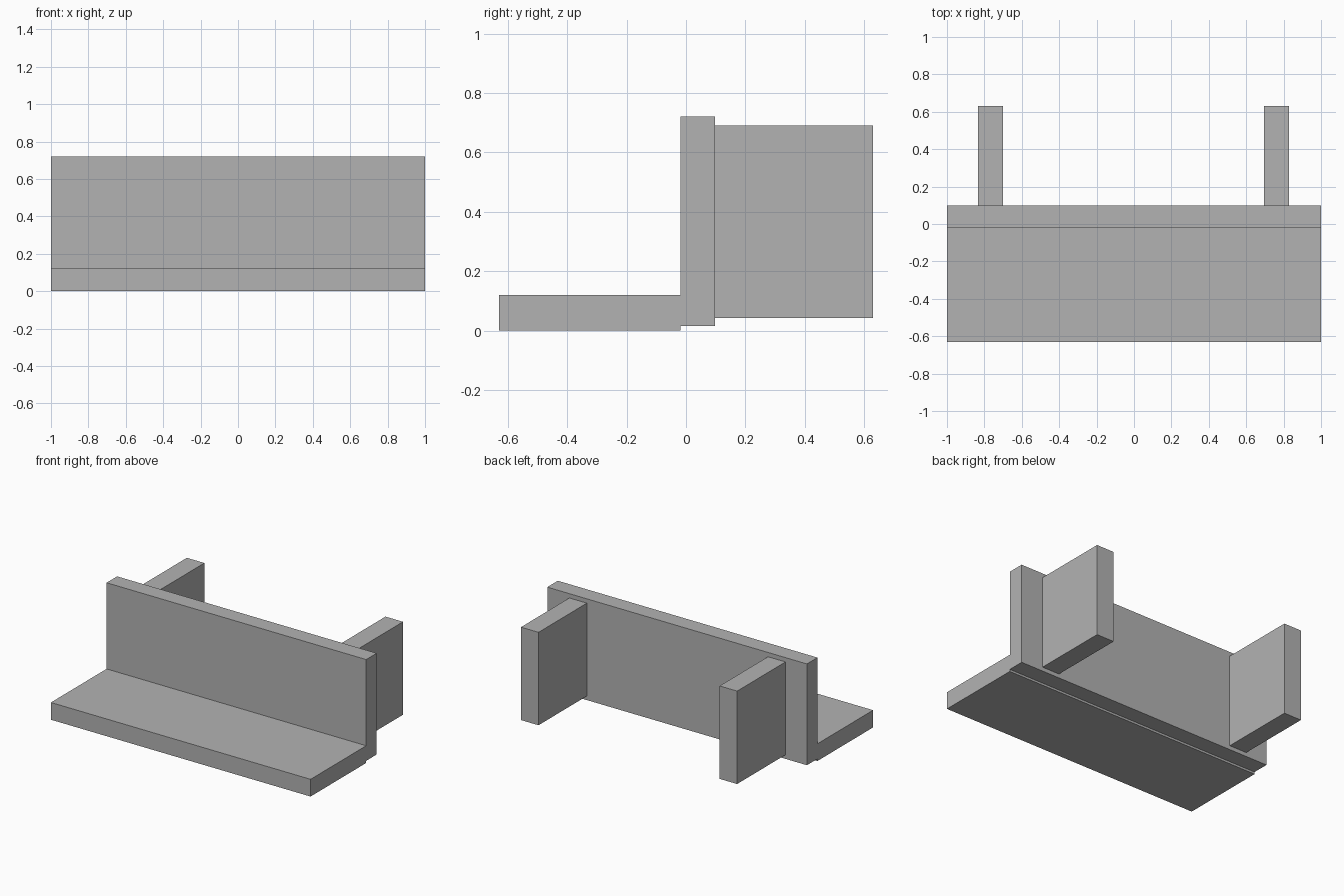
import bpy

if "Cube" in bpy.data.objects:
    bpy.data.objects.remove(bpy.data.objects["Cube"])

grey = bpy.data.materials.new("mid_grey")
grey.diffuse_color = (0.45, 0.45, 0.45, 1)
grey.use_nodes = True
grey.node_tree.nodes["Principled BSDF"].inputs["Base Color"].default_value = grey.diffuse_color


def box(name, x, y, z):
    """Box spanning the given (min, max) ranges."""
    spans = (x, y, z)
    bpy.ops.mesh.primitive_cube_add(size=1, location=[(a + b) / 2 for a, b in spans])
    ob = bpy.context.object
    ob.name = name
    ob.scale = [b - a for a, b in spans]
    bpy.ops.object.transform_apply(location=False, rotation=False, scale=True)
    ob.data.materials.append(grey)
    return ob


# Shelf plate and upright panel
box("shelf", (-1, 1), (-0.63, -0.018), (0, 0.12))
box("back_panel", (-1, 1), (-0.018, 0.098), (0.015, 0.72))

# Pair of rear brackets
for side, x in (("left", (-0.835, -0.7)), ("right", (0.695, 0.83))):
    box(side + "_bracket", x, (0.098, 0.63), (0.043, 0.69))
